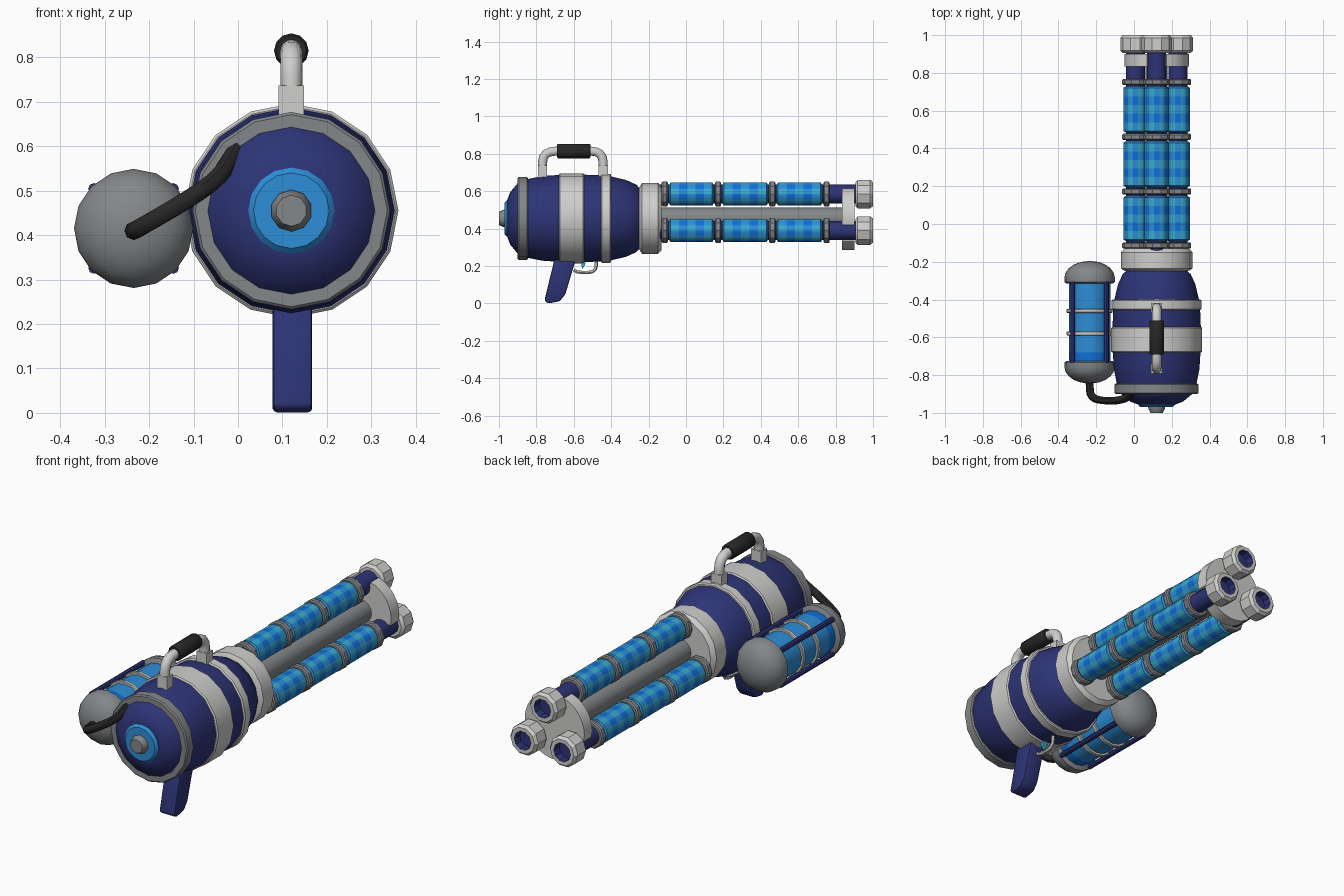
import bpy, bmesh, math
from mathutils import Vector

if "Cube" in bpy.data.objects:
    bpy.data.objects.remove(bpy.data.objects["Cube"])

def mat(name, r, g, b):
    m = bpy.data.materials.new(name)
    m.diffuse_color = (r, g, b, 1)
    m.use_nodes = True
    m.node_tree.nodes["Principled BSDF"].inputs["Base Color"].default_value = m.diffuse_color
    return m

NAVY = mat("navy", .026, .034, .18)
WHITE = mat("off_white", .62, .62, .61)
GREY = mat("grey", .23, .24, .25)
BLACK = mat("black", .02, .02, .02)
DEEP = mat("deep_blue", .004, .16, .68)
MID = mat("mid_blue", .026, .27, .68)
TEAL = mat("teal", .04, .42, .6)
AX, AZ = .12, .455          # main axis of the gun

def finish(name, bm, mats, angle=35):
    bmesh.ops.recalc_face_normals(bm, faces=bm.faces)
    me = bpy.data.meshes.new(name)
    bm.to_mesh(me)
    bm.free()
    for m in mats:
        me.materials.append(m)
    me.shade_smooth()
    me.set_sharp_from_angle(angle=math.radians(angle))
    ob = bpy.data.objects.new(name, me)
    bpy.context.collection.objects.link(ob)
    return ob

def lathe(name, prof, mats, n=16, x=AX, z=AZ, rule=None, angle=35, phase=0.0):
    """Revolve (y, radius) points about the y axis; rule(segment, side) picks the material."""
    bm = bmesh.new()
    rings = []
    for y, r in prof:
        k = 1 if r == 0 else n
        rings.append([bm.verts.new((x + r * math.sin(math.tau * (i + phase) / n), y,
                                    z + r * math.cos(math.tau * (i + phase) / n))) for i in range(k)])
    for s, (a, b) in enumerate(zip(rings, rings[1:])):
        for i in range(n):
            j = (i + 1) % n
            vs = [a[i % len(a)], a[j % len(a)], b[j % len(b)], b[i % len(b)]]
            f = bm.faces.new(list(dict.fromkeys(vs)))
            f.material_index = rule(s, i) if rule else 0
    return finish(name, bm, mats, angle)

def band(name, y0, y1, r, inner, m, n=16, bev=.006, **kw):
    return lathe(name, [(y0, inner), (y0, r - bev), (y0 + bev, r), (y1 - bev, r),
                        (y1, r - bev), (y1, inner)], [m], n, **kw)

def tube(name, pts, r, m, n=10, bend=4):
    """Round tube along a path whose corners are rounded."""
    p = [Vector(q) for q in pts]
    path = [p[0]]
    for a, b, c in zip(p, p[1:], p[2:]):
        s, e = b.lerp(a, .45), b.lerp(c, .45)
        for k in range(bend + 1):
            t = k / bend
            path.append(s.lerp(b, t).lerp(b.lerp(e, t), t))
    path.append(p[-1])
    bm = bmesh.new()
    rings = []
    u = None
    for i, q in enumerate(path):
        d = (path[min(i + 1, len(path) - 1)] - path[max(i - 1, 0)]).normalized()
        u = d.orthogonal() if u is None else u - d * u.dot(d)
        u.normalize()
        v = d.cross(u)
        rings.append([bm.verts.new(q + r * (u * math.cos(math.tau * k / n) + v * math.sin(math.tau * k / n)))
                      for k in range(n)])
    for a, b in zip(rings, rings[1:]):
        for k in range(n):
            bm.faces.new((a[k], a[(k + 1) % n], b[(k + 1) % n], b[k]))
    bm.faces.new(rings[0])
    bm.faces.new(rings[-1])
    return finish(name, bm, [m], 45)

def extrude(name, pts, axis_vec, m, bevel=0):
    bm = bmesh.new()
    f = bm.faces.new([bm.verts.new(p) for p in pts])
    g = bmesh.ops.extrude_face_region(bm, geom=[f])
    bmesh.ops.translate(bm, vec=axis_vec, verts=[v for v in g["geom"] if isinstance(v, bmesh.types.BMVert)])
    if bevel:
        bmesh.ops.recalc_face_normals(bm, faces=bm.faces)
        bmesh.ops.bevel(bm, geom=bm.edges[:], offset=bevel, segments=2, affect='EDGES', profile=.5)
    return finish(name, bm, [m])

# Barrel-shaped body with its hoops
lathe("body", [(-.955, 0), (-.955, .10), (-.94, .14), (-.90, .188), (-.86, .208), (-.77, .226), (-.67, .233),
               (-.55, .234), (-.45, .23), (-.40, .224), (-.32, .205), (-.265, .18), (-.24, .15), (-.24, 0)], [NAVY])
band("rear_hoop", -.90, -.845, .222, .18, GREY)
band("middle_hoop", -.68, -.545, .241, .22, WHITE)
band("front_hoop", -.455, -.40, .238, .21, WHITE)
lathe("front_collar", [(-.25, 0), (-.25, .165), (-.235, .19), (-.15, .19), (-.13, .17), (-.13, 0)], [WHITE])

# Rear cap
lathe("rear_glow_disc", [(-.94, .097), (-.958, .097), (-.97, .085), (-.97, 0)], [MID])
lathe("rear_hub", [(-.95, .047), (-.975, .047), (-1, .035), (-1, 0)], [GREY], 10)

# Central shaft and the notched end plate
lathe("central_shaft", [(-.14, 0), (-.14, .058), (.85, .058), (.85, 0)], [GREY])
plate = []
for k in range(3):
    sector = [(-18, .168), (-19, .12), (-10, .085), (10, .085), (19, .12), (18, .168)]
    sector += [(a, .17) for a in range(30, 100, 12)]
    for a, r in sector:
        t = math.radians(a + 120 * k)
        plate.append((AX + r * math.sin(t), .835, AZ + r * math.cos(t)))
extrude("end_plate", plate, (0, .065, 0), WHITE)

# Three barrels: one on top, two below
def plaid(s, i):
    if s in (0, 6):
        return 1
    return (s % 2 == 0) + (i % 2)

for k in range(3):
    t = math.radians(120 * k)
    bx, bz = AX + .13 * math.sin(t), AZ + .13 * math.cos(t)
    pos = dict(x=bx, z=bz)
    tag = ("top", "right", "left")[k]
    lathe(tag + "_barrel_core", [(-.14, 0), (-.14, .05), (.93, .05), (.93, 0)], [NAVY], 12, **pos)
    for j, y in enumerate((-.13, .155, .445, .735)):
        band(f"{tag}_barrel_clamp_{j + 1}", y, y + .033, .07, .04, GREY, 10, phase=.5, **pos)
    for j, (y0, y1) in enumerate(((-.092, .15), (.193, .44), (.483, .73))):
        d = (y1 - y0 - .02) / 5
        prof = [(y0, .048), (y0 + .01, .064)] + [(y0 + .01 + d * q, .064) for q in range(1, 6)] + [(y1, .048)]
        lathe(f"{tag}_glow_cell_{j + 1}", prof, [TEAL, MID, DEEP], 14, rule=plaid, phase=.5, **pos)
    lathe(tag + "_muzzle", [(.905, .045), (.905, .066), (.918, .08), (.985, .08), (1, .068), (1, .048),
                            (.96, .044), (.96, 0)], [WHITE, NAVY], 10,
          rule=lambda s, i: int(s >= 5), angle=25, phase=.5, **pos)

# Carrying handle
tube("carry_handle", [(AX, -.767, .68), (AX, -.767, .815), (AX, -.60, .815),
                      (AX, -.443, .815), (AX, -.443, .68)], .025, WHITE)
lathe("handle_grip", [(-.69, 0), (-.69, .034), (-.683, .039), (-.517, .039), (-.51, .034), (-.51, 0)],
      [BLACK], 12, z=.815)
for name, y in (("rear_handle_socket", -.767), ("front_handle_socket", -.443)):
    extrude(name, [(AX + a * .029, y + b * .025, .66) for a, b in ((-1, -1), (1, -1), (1, 1), (-1, 1))],
            (0, 0, .077), WHITE)

# Pistol grip, trigger and guard
extrude("pistol_grip", [(.078, y, z) for y, z in ((-.757, .015), (-.735, 0), (-.675, .012), (-.645, .05),
                        (-.585, .25), (-.70, .25))], (.089, 0, 0), NAVY, .009)
tube("trigger_guard", [(AX, -.60, .18), (AX, -.58, .166), (AX, -.482, .166), (AX, -.478, .24)], .009, WHITE, 6)
extrude("trigger", [(AX - .01, y, z) for y, z in ((-.565, .24), (-.535, .24), (-.54, .205), (-.555, .185))],
        (.02, 0, 0), TEAL)

# Side tank with domed caps, rods and hoops
TX, TZ = -.235, .415
tank = dict(x=TX, z=TZ)
for name, y0, s in (("rear_tank_cap", -.725, -1), ("front_tank_cap", -.315, 1)):
    prof = [(y0, 0), (y0, .122), (y0 + s * .008, .134), (y0 + s * .03, .134)]
    prof += [(y0 + s * (.03 + .09 * math.sin(a)), .134 * math.cos(a)) for a in (.3, .6, .9, 1.2)]
    lathe(name, prof + [(y0 + s * .12, 0)], [GREY], **tank)
lathe("tank_glass", [(-.74, .11), (-.68, .11), (-.36, .11), (-.30, .11)], [MID, DEEP],
      rule=lambda s, i: int(s == 0), **tank)
for name, y in (("rear_tank_hoop", -.59), ("front_tank_hoop", -.47)):
    band(name, y, y + .02, .122, .10, WHITE, bev=.003, **tank)
for i in range(4):
    a = math.radians(45 + 90 * i)
    lathe(f"tank_rod_{i + 1}", [(-.735, 0), (-.735, .013), (-.305, .013), (-.305, 0)], [NAVY], 8,
          x=TX + .126 * math.cos(a), z=TZ + .126 * math.sin(a))

# Hose from the tank to the rear of the body
tube("hose", [(TX, -.82, .41), (TX + .002, -.925, .41), (-.12, -.94, .475), (-.04, -.925, .53), (.0, -.88, .60)],
     .021, BLACK, 8)
